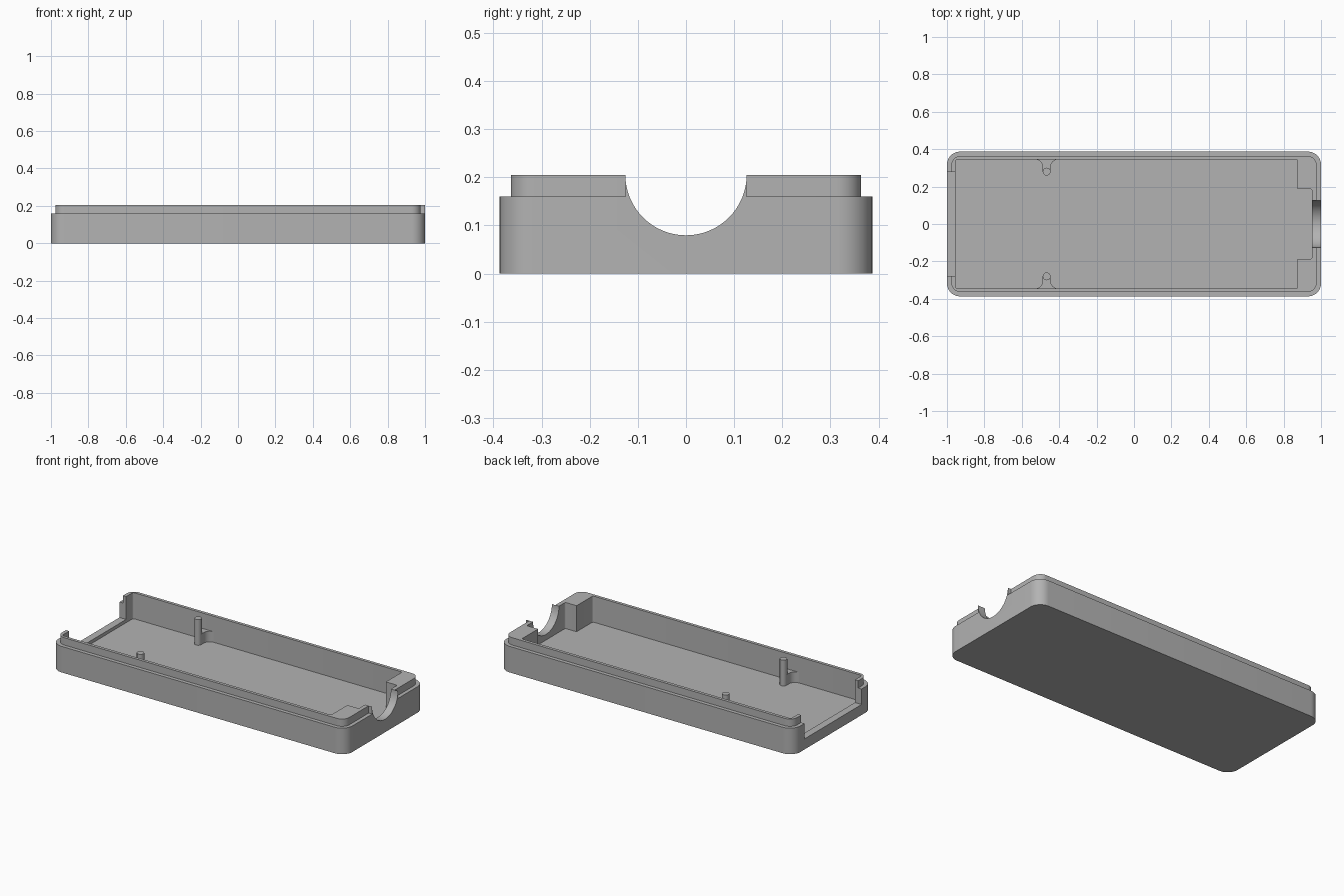
import bpy, bmesh, math

if "Cube" in bpy.data.objects:
    bpy.data.objects.remove(bpy.data.objects["Cube"])

grey = bpy.data.materials.new("plain grey")
grey.diffuse_color = (0.45, 0.45, 0.45, 1)
grey.use_nodes = True
grey.node_tree.nodes["Principled BSDF"].inputs["Base Color"].default_value = grey.diffuse_color


def prism(name, pts, z0, z1):
    """Extrude a closed outline from z0 to z1."""
    bm = bmesh.new()
    face = bm.faces.new([bm.verts.new((x, y, z0)) for x, y in pts])
    top = bmesh.ops.extrude_face_region(bm, geom=[face])["geom"]
    bmesh.ops.translate(bm, vec=(0, 0, z1 - z0),
                        verts=[v for v in top if isinstance(v, bmesh.types.BMVert)])
    bmesh.ops.recalc_face_normals(bm, faces=bm.faces)
    me = bpy.data.meshes.new(name)
    bm.to_mesh(me)
    bm.free()
    me.materials.append(grey)
    ob = bpy.data.objects.new(name, me)
    bpy.context.collection.objects.link(ob)
    return ob


def arc(cx, cy, r, a0, a1, n=10):
    return [(cx + r * math.cos(math.radians(a0 + (a1 - a0) * i / n)),
             cy + r * math.sin(math.radians(a0 + (a1 - a0) * i / n)))
            for i in range(n + 1)]


def rounded(x0, x1, y, r):
    return (arc(x1 - r, y - r, r, 0, 90) + arc(x0 + r, y - r, r, 90, 180)
            + arc(x0 + r, r - y, r, 180, 270) + arc(x1 - r, r - y, r, 270, 360))


def box(x0, x1, y0, y1):
    return [(x0, y0), (x1, y0), (x1, y1), (x0, y1)]


def combine(target, tool, operation):
    mod = target.modifiers.new(operation, 'BOOLEAN')
    mod.operation, mod.solver, mod.object = operation, 'EXACT', tool
    bpy.context.view_layer.objects.active = target
    bpy.ops.object.modifier_apply(modifier=mod.name)
    bpy.data.objects.remove(tool)


def smooth(ob):
    bpy.ops.object.select_all(action='DESELECT')
    ob.select_set(True)
    bpy.context.view_layer.objects.active = ob
    bpy.ops.object.shade_smooth_by_angle(angle=math.radians(30))


FLOOR, RIM, TOP = 0.045, 0.16, 0.205

# Outer shell with a stepped lip and a full-depth collar around the cable notch
tray = prism("tray", rounded(-1, 1, 0.387, 0.07), 0, RIM)
combine(tray, prism("lip", rounded(-0.977, 0.977, 0.364, 0.05), 0.1, TOP), 'UNION')
combine(tray, prism("collar", box(0.9, 1, -0.126, 0.126), 0.1, TOP), 'UNION')

# Cavity, narrower between the two corner blocks
cavity = (arc(-0.945, 0.335, 0.01, 90, 180, 4) + arc(-0.945, -0.335, 0.01, 180, 270, 4)
          + arc(0.865, -0.335, 0.01, 270, 360, 4)
          + [(0.875, -0.187)] + arc(0.942, -0.177, 0.01, 270, 360, 4)
          + arc(0.942, 0.177, 0.01, 0, 90, 4) + [(0.875, 0.187)]
          + arc(0.865, 0.335, 0.01, 0, 90, 4))
combine(tray, prism("cavity", cavity, FLOOR, 0.4), 'DIFFERENCE')

# Wide opening with a low sill in the left end
combine(tray, prism("opening", box(-1.1, -0.94, -0.277, 0.277), 0.065, 0.4), 'DIFFERENCE')

# Half-round cable notch in the right end
notch = prism("notch", arc(0, 0, 0.126, 0, 360, 64)[:-1], -0.1, 0.1)
notch.rotation_euler.y = math.pi / 2
notch.location = (1.01, 0, TOP + 0.0005)
bpy.context.view_layer.update()
combine(tray, notch, 'DIFFERENCE')
smooth(tray)

# Locating posts, each joined to the side wall by a flared web
PX, PY, R = -0.467, 0.28, 0.021
for side, label in ((1, "back"), (-1, "front")):
    smooth(prism(label + "_post", arc(PX, side * PY, R, 0, 360, 24)[:-1], FLOOR - 0.005, TOP - 0.002))
    web = ([(PX - R, PY)] + arc(PX - R - 0.04, 0.305, 0.04, 0, 90, 8)
           + [(PX - R - 0.04, 0.35), (PX + R + 0.04, 0.35)]
           + arc(PX + R + 0.04, 0.305, 0.04, 90, 180, 8) + [(PX + R, PY)])
    smooth(prism(label + "_web", [(x, side * y) for x, y in web], FLOOR - 0.005, 0.11))
